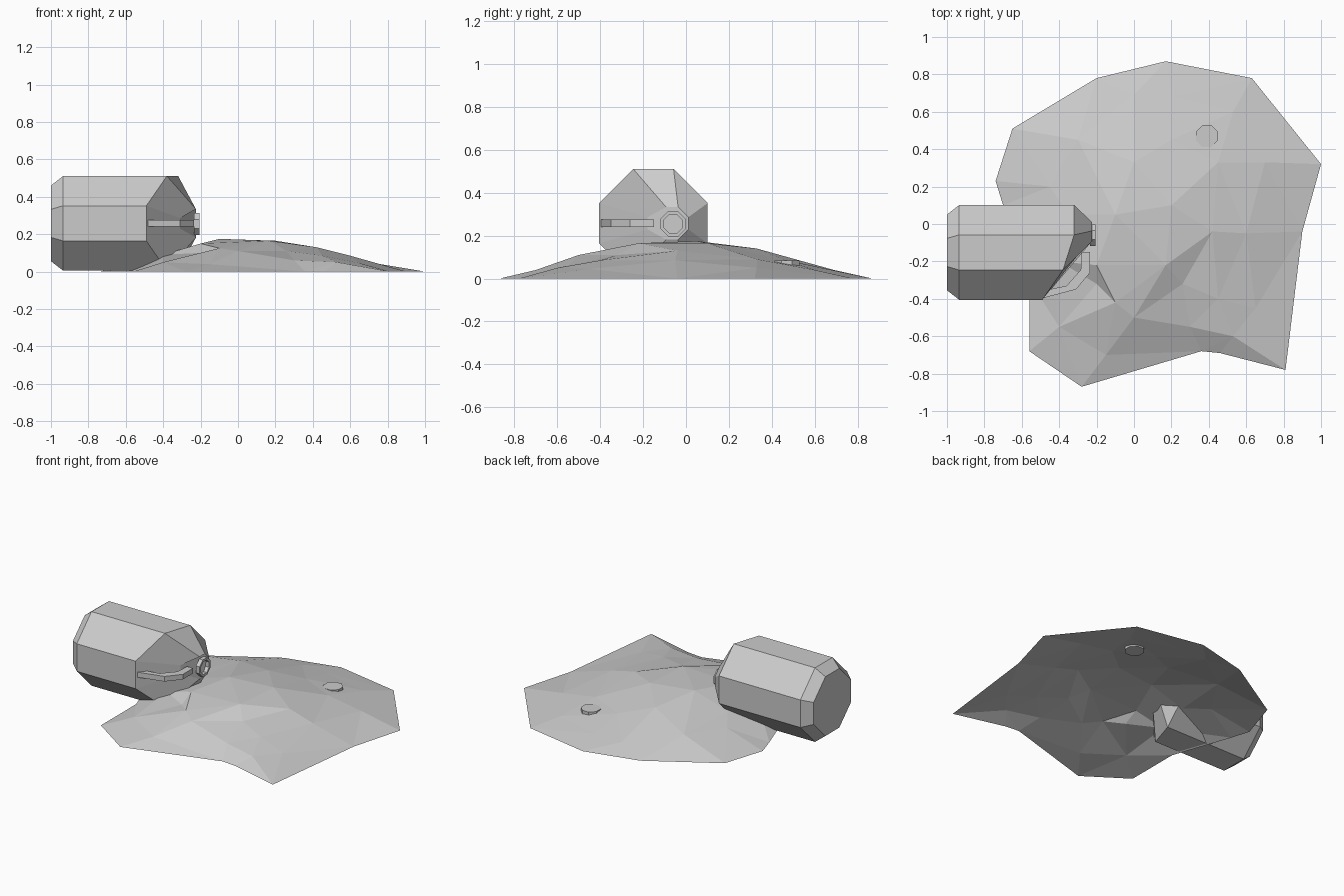
import bpy
import math
from mathutils import Vector
from mathutils.geometry import delaunay_2d_cdt

default_cube = bpy.data.objects.get("Cube")
if default_cube:
    bpy.data.objects.remove(default_cube, do_unlink=True)

grey = bpy.data.materials.new("pale grey")
grey.use_nodes = True
shade = (0.6, 0.6, 0.6, 1.0)
grey.diffuse_color = shade
grey.node_tree.nodes["Principled BSDF"].inputs["Base Color"].default_value = shade


def make_object(name, verts, faces):
    """Build a flat shaded mesh object in the shared grey."""
    mesh = bpy.data.meshes.new(name)
    mesh.from_pydata([tuple(v) for v in verts], [], faces)
    mesh.materials.append(grey)
    mesh.update()
    obj = bpy.data.objects.new(name, mesh)
    bpy.context.collection.objects.link(obj)
    return obj


def loft(name, rings, close_start=True, close_end=True, loop=False):
    """Skin equal-length rings of points, with optional end caps."""
    count = len(rings[0])
    verts = [point for ring in rings for point in ring]
    faces = []
    spans = len(rings) if loop else len(rings) - 1
    for r in range(spans):
        a, b = r * count, ((r + 1) % len(rings)) * count
        for i in range(count):
            j = (i + 1) % count
            faces.append((a + i, a + j, b + j, b + i))
    if close_start and not loop:
        faces.append(tuple(reversed(range(count))))
    if close_end and not loop:
        faces.append(tuple(range(len(verts) - count, len(verts))))
    return make_object(name, verts, faces)


# Crumpled sheet: flat outline plus raised creases, joined by triangulation
outline = [
    (-0.74, 0.23), (-0.7, 0.1), (-0.56, -0.3), (-0.56, -0.68), (-0.28, -0.87),
    (0.36, -0.68), (0.46, -0.69), (0.81, -0.78), (0.9, -0.04), (1, 0.32),
    (0.63, 0.78), (0.17, 0.87), (-0.2, 0.78), (-0.65, 0.51),
]
creases = [
    (-0.1, 0.05, 0.175), (0.17, -0.22, 0.165), (-0.2, -0.22, 0.15),
    (-0.2, -0.32, 0.1), (0.26, -0.32, 0.11), (0.45, -0.4, 0.085),
    (0.42, -0.04, 0.13), (0.6, -0.05, 0.085), (-0.1, -0.42, 0.125),
    (0, -0.5, 0.11), (0.3, -0.55, 0.06), (-0.4, -0.55, 0.05),
    (0, 0.33, 0.14), (0.2, 0.1, 0.165), (0.45, 0.33, 0.09),
    (0.53, 0.6, 0.04), (0.2, 0.68, 0.04), (0, 0.69, 0.04),
    (-0.3, 0.45, 0.08), (-0.45, 0.2, 0.07), (-0.35, 0.05, 0.1),
    (-0.4, -0.2, 0.09), (0.7, 0.33, 0.05), (0.65, -0.45, 0.045),
    (0.2, 0.45, 0.09), (-0.15, -0.7, 0.04), (0.53, -0.6, 0.05),
]
source = [Vector((x, y, 0)) for x, y in outline] + [Vector(c) for c in creases]
border = list(range(len(outline)))
flat, _, triangles, origins, _, _ = delaunay_2d_cdt(
    [p.to_2d() for p in source], [], [border], 1, 0.0001)
sheet_verts = [(p.x, p.y, source[o[0]].z if o else 0) for p, o in zip(flat, origins)]
make_object("crumpled_sheet", sheet_verts, [tuple(t) for t in triangles])

# Eight sided container lying along x
AXIS_Y, AXIS_Z = -0.152, 0.258
OUTER, HALF_FLAT = 0.253, 0.094
section = []
for sy, sz, wide in ((1, 1, 1), (1, 1, 0), (-1, 1, 0), (-1, 1, 1),
                     (-1, -1, 1), (-1, -1, 0), (1, -1, 0), (1, -1, 1)):
    section.append((sy * (OUTER if wide else HALF_FLAT),
                    sz * (HALF_FLAT if wide else OUTER)))


def shoulder_x(y):
    """The front side of the shoulder is pushed back."""
    if y > 0:
        return -0.32
    return -0.49 if y < -HALF_FLAT * 2 else -0.38


def mouth_point(y, z):
    """Narrow mouth, drawn back where the front is dented."""
    dented = y < -HALF_FLAT * 2
    x = -0.31 if dented else -0.225
    return (x, -0.065 + y * (0.45 if dented else 0.3), AXIS_Z + z * 0.3)


def body_ring(x, scale):
    return [(x, AXIS_Y + y * scale, AXIS_Z + z * scale) for y, z in section]


shoulder = [(shoulder_x(y), AXIS_Y + y, AXIS_Z + z) for y, z in section]
loft("container_body", [body_ring(-1, 0.8), body_ring(-0.935, 1), shoulder,
                        [mouth_point(y, z) for y, z in section]])


# Octagonal mouth rim and loose cap
def octagon(radius):
    angles = [math.pi * (i + 0.5) / 4 for i in range(8)]
    return [(radius * math.cos(a), radius * math.sin(a)) for a in angles]


def rim_ring(x, radius):
    return [(x, -0.06 + u, 0.255 + v) for u, v in octagon(radius)]


loft("mouth_rim", [rim_ring(-0.235, 0.063), rim_ring(-0.207, 0.063),
                   rim_ring(-0.207, 0.047), rim_ring(-0.235, 0.047)], loop=True)


def cap_ring(z, radius):
    return [(0.39 + u, 0.47 + v, z) for u, v in octagon(radius)]


loft("loose_cap", [cap_ring(0.052, 0.063), cap_ring(0.084, 0.063)])

# Flat handle bent around the dented front
handle_path = [((-0.5, -0.4), (-0.5, -0.36)), ((-0.31, -0.35), (-0.36, -0.33)),
               ((-0.235, -0.26), (-0.285, -0.245)), ((-0.235, -0.15), (-0.28, -0.15))]
loft("handle", [[(*outer, 0.24), (*outer, 0.275), (*inner, 0.275), (*inner, 0.24)]
                for outer, inner in handle_path])
